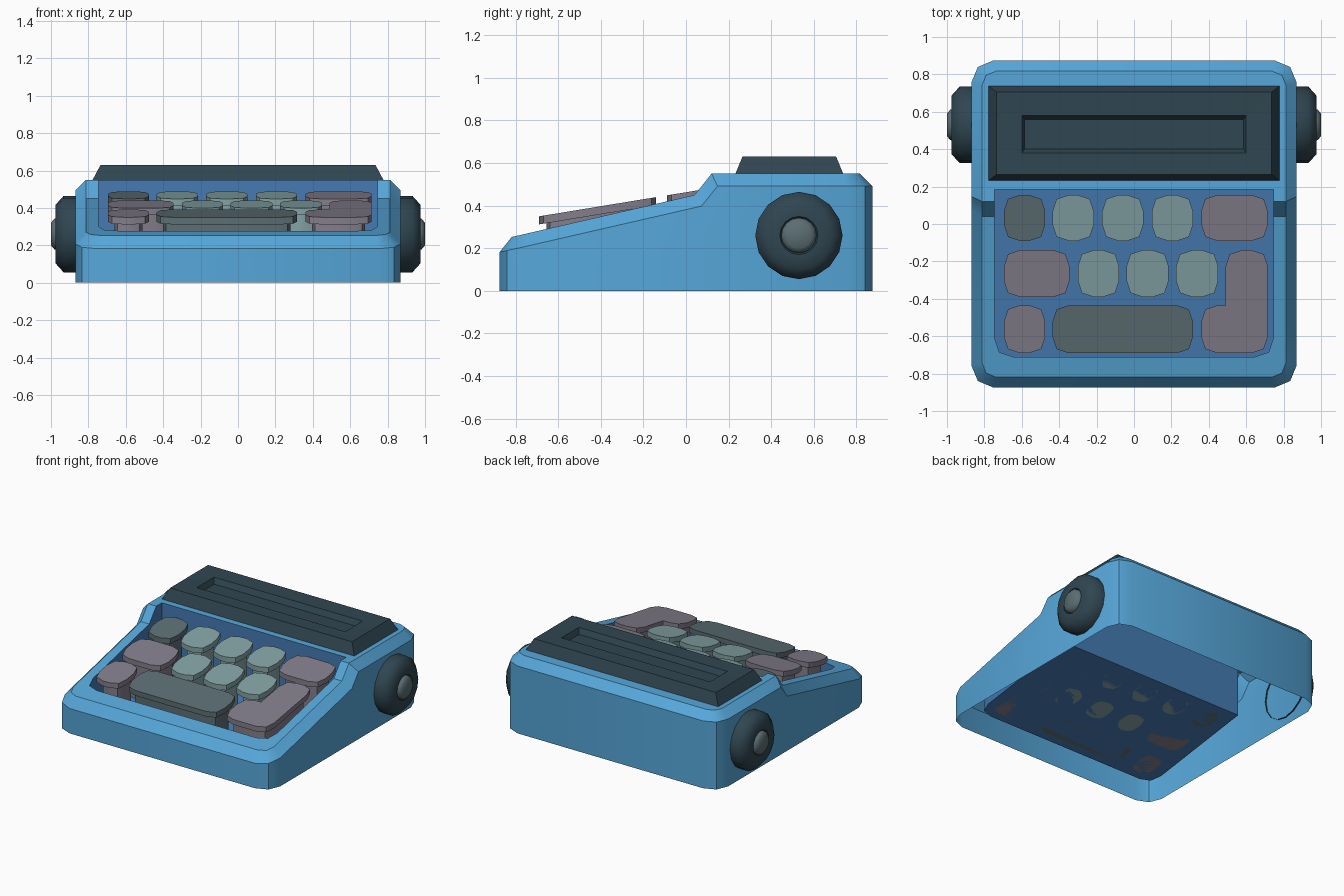
import bpy, bmesh, math
from mathutils import Vector

if "Cube" in bpy.data.objects:
    bpy.data.objects.remove(bpy.data.objects["Cube"])


def material(name, r, g, b):
    m = bpy.data.materials.new(name)
    m.diffuse_color = (r ** 2.2, g ** 2.2, b ** 2.2, 1)
    m.use_nodes = True
    m.node_tree.nodes["Principled BSDF"].inputs["Base Color"].default_value = m.diffuse_color
    return m


BLUE = material("body_blue", .34, .65, .85)
DEEP = material("well_blue", .28, .48, .70)
DARK = material("dark_slate", .20, .28, .32)
GREY = material("slate_grey", .36, .43, .45)
TEAL = material("pale_teal", .51, .63, .64)
MAUVE = material("mauve_grey", .51, .49, .54)


def smooth(ob, angle):
    bpy.ops.object.select_all(action='DESELECT')
    ob.select_set(True)
    bpy.context.view_layer.objects.active = ob
    bpy.ops.object.shade_smooth_by_angle(angle=math.radians(angle))


def to_object(name, bm, mat, angle=35):
    bmesh.ops.recalc_face_normals(bm, faces=bm.faces)
    me = bpy.data.meshes.new(name)
    bm.to_mesh(me)
    bm.free()
    ob = bpy.data.objects.new(name, me)
    bpy.context.collection.objects.link(ob)
    me.materials.append(mat)
    smooth(ob, angle)
    return ob


def loft(rings, cap_start=True, cap_end=True):
    """Skin a stack of closed rings with equal point counts."""
    bm = bmesh.new()
    rows = [[bm.verts.new(p) for p in ring] for ring in rings]
    n = len(rows[0])
    for a, b in zip(rows, rows[1:]):
        for i in range(n):
            j = (i + 1) % n
            bm.faces.new((a[i], a[j], b[j], b[i]))
    if cap_start:
        bm.faces.new(rows[0])
    if cap_end:
        bm.faces.new(rows[-1])
    bmesh.ops.recalc_face_normals(bm, faces=bm.faces)
    return bm


def rounded(points, radii):
    """Cut each corner with a two-segment curve."""
    out = []
    for i, p in enumerate(points):
        p, r = Vector(p), radii[i]
        if r == 0:
            out.append(p)
            continue
        a = p + (Vector(points[i - 1]) - p).normalized() * r
        b = p + (Vector(points[(i + 1) % len(points)]) - p).normalized() * r
        out += [a, a * .25 + p * .5 + b * .25, b]
    return out


def inset(points, d):
    """Shrink a counter-clockwise right-angled outline."""
    out = []
    for i, p in enumerate(points):
        p = Vector(p)
        e1 = (p - Vector(points[i - 1])).normalized()
        e2 = (Vector(points[(i + 1) % len(points)]) - p).normalized()
        out.append(p + d * Vector((-e1.y - e2.y, e1.x + e2.x)))
    return out


def rect(x0, x1, y0, y1):
    return [(x0, y0), (x1, y0), (x1, y1), (x0, y1)]


def floor_z(y):
    return .05 + .144 * (y + .71)


def key_z(y):
    return .35 + .164 * (y + .69)


def prism(outline, low, high):
    return loft([[(p.x, p.y, f(p.y)) for p in outline] for f in (low, high)])


# Body: wedge profile, rounded corners, chamfered top edge
profile = [(-.875, 0), (-.875, .24), (.04, .45), (.12, .55), (.875, .55), (.875, 0)]
bm = loft([[(x, y, z) for y, z in profile] for x in (-.87, .87)])
bm.normal_update()
corners = [e for e in bm.edges
           if abs((e.verts[0].co - e.verts[1].co).normalized().z) > .99]
bmesh.ops.bevel(bm, geom=corners, offset=.12, segments=2, profile=.5, affect='EDGES')
bm.normal_update()
rim = [e for e in bm.edges if len(e.link_faces) == 2
       and max(f.normal.z for f in e.link_faces) > .3
       and min(abs(f.normal.z) for f in e.link_faces) < .1]
bmesh.ops.bevel(bm, geom=rim, offset=.058, segments=1, profile=.5, affect='EDGES')
body = to_object("body_shell", bm, BLUE)

# Keyboard well cut into the body
well = rounded(rect(-.745, .745, -.71, .185), [.1, .1, 0, 0])
cutter = to_object("well_cutter", prism(well, floor_z, lambda y: .8), DEEP)
cutter.hide_render = True
mod = body.modifiers.new("well", 'BOOLEAN')
mod.operation = 'DIFFERENCE'
mod.solver = 'EXACT'
mod.object = cutter
bpy.context.view_layer.objects.active = body
bpy.ops.object.modifier_apply(modifier=mod.name)
bpy.data.objects.remove(cutter)

# Open underside and deep blue well lining
body.data.materials.clear()
body.data.materials.append(BLUE)
body.data.materials.append(DEEP)
bm = bmesh.new()
bm.from_mesh(body.data)
bmesh.ops.delete(bm, geom=[f for f in bm.faces if all(v.co.z < .001 for v in f.verts)],
                 context='FACES')
for f in bm.faces:
    lining = all(abs(v.co.x) < .75 and -.715 < v.co.y < .19 for v in f.verts)
    f.material_index = 1 if lining else 0
bm.to_mesh(body.data)
bm.free()
smooth(body, 40)

# Top cover with its paper slot
cover = [(.78, .23, .74, .545), (.735, .265, .705, .63), (.6, .38, .58, .625), (.585, .4, .56, .585)]
rings = [[(x, y, z) for x, y in rect(-w, w, y0, y1)] for w, y0, y1, z in cover]
to_object("roller_cover", loft(rings, cap_start=False), DARK, 25)


# Side knobs and hubs
def lathe(side, steps, sides, **caps):
    ring = [2 * math.pi * i / sides for i in range(sides)]
    return loft([[(side * x, .53 + r * math.cos(a), .26 + r * math.sin(a)) for a in ring]
                 for x, r in steps], **caps)


for side, word in ((-1, "left"), (1, "right")):
    to_object(word + "_knob", lathe(side, [(.86, .205), (.932, .205), (.977, .155), (.977, .09),
                                           (.955, .075)], 16, cap_start=False), DARK, 50)
    to_object(word + "_knob_hub", lathe(side, [(.95, .085), (.982, .082), (1.0, .06)], 16,
                                        cap_start=False), GREY, 50)

# Keys: a cap on a narrower stem, rows running back to front
top, mid, low = (-.09, .155), (-.39, -.14), (-.69, -.435)
keys = [(-.695, -.475, top, GREY), (-.435, -.215, top, TEAL), (-.17, .05, top, TEAL),
        (.095, .315, top, TEAL), (.36, .715, top, MAUVE),
        (-.695, -.345, mid, MAUVE), (-.30, -.08, mid, TEAL), (-.04, .185, mid, TEAL),
        (.225, .45, mid, TEAL),
        (-.695, -.475, low, MAUVE), (-.435, .315, low, GREY)]
shapes = [(rect(x0, x1, *row), [.085] * 4, mat) for x0, x1, row, mat in keys]
shapes.append(([(.36, -.69), (.715, -.69), (.715, -.14), (.49, -.14), (.49, -.435), (.36, -.435)],
               [.085, .085, .085, .085, 0, .085], MAUVE))

for i, (pts, radii, mat) in enumerate(shapes, 1):
    cap = rounded(pts, radii)
    stem = rounded(inset(pts, .035), [r * .75 for r in radii])
    to_object(f"key_cap_{i}", prism(cap, lambda y: key_z(y) - .038, key_z), mat)
    to_object(f"key_stem_{i}", prism(stem, floor_z, lambda y: key_z(y) - .035), mat)
